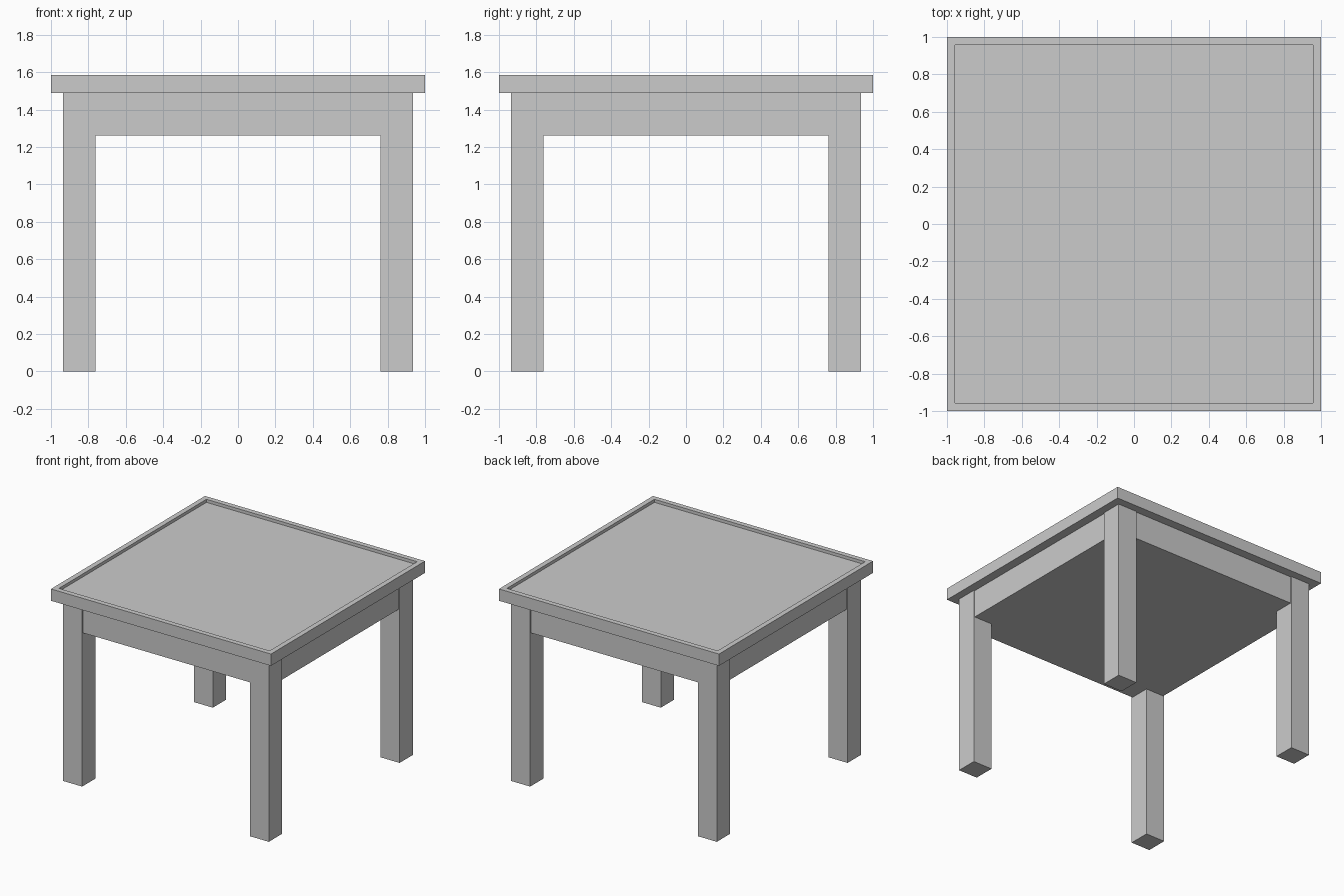
import bpy, bmesh
from mathutils import Matrix, Vector

if "Cube" in bpy.data.objects:
    bpy.data.objects.remove(bpy.data.objects["Cube"])


def box(name, lo, hi, edit=None):
    """Axis-aligned box from two corners, with an optional bmesh edit."""
    lo, hi = Vector(lo), Vector(hi)
    bm = bmesh.new()
    bmesh.ops.create_cube(bm, size=1, matrix=Matrix.Translation((lo + hi) / 2)
                          @ Matrix.Diagonal((*(hi - lo), 1)))
    if edit:
        edit(bm)
    mesh = bpy.data.meshes.new(name)
    bm.to_mesh(mesh)
    bm.free()
    obj = bpy.data.objects.new(name, mesh)
    bpy.context.collection.objects.link(obj)
    return obj


TOP, SLAB, APRON = 1.585, 1.488, 1.26
LEG_OUT, LEG_IN = 0.935, 0.762
RIM, RECESS = 0.06, 0.025


def sink_panel(bm):
    # raised rim around a shallow sunken panel
    bm.normal_update()
    face = max(bm.faces, key=lambda f: f.calc_center_median().z)
    bmesh.ops.inset_region(bm, faces=[face], thickness=RIM)
    walls = bmesh.ops.extrude_discrete_faces(bm, faces=[face])["faces"]
    bmesh.ops.translate(bm, verts=walls[0].verts, vec=(0, 0, -RECESS))


# Table top
box("table_top", (-1, -1, SLAB), (1, 1, TOP), sink_panel)

# Solid apron block, set back slightly from the leg faces
a = LEG_OUT - 0.008
box("apron", (-a, -a, APRON), (a, a, SLAB))

# Legs
for sy, side in ((-1, "front"), (1, "back")):
    for sx, hand in ((-1, "left"), (1, "right")):
        xs = sorted((sx * LEG_IN, sx * LEG_OUT))
        ys = sorted((sy * LEG_IN, sy * LEG_OUT))
        box(f"{side}_{hand}_leg", (xs[0], ys[0], 0), (xs[1], ys[1], SLAB))
